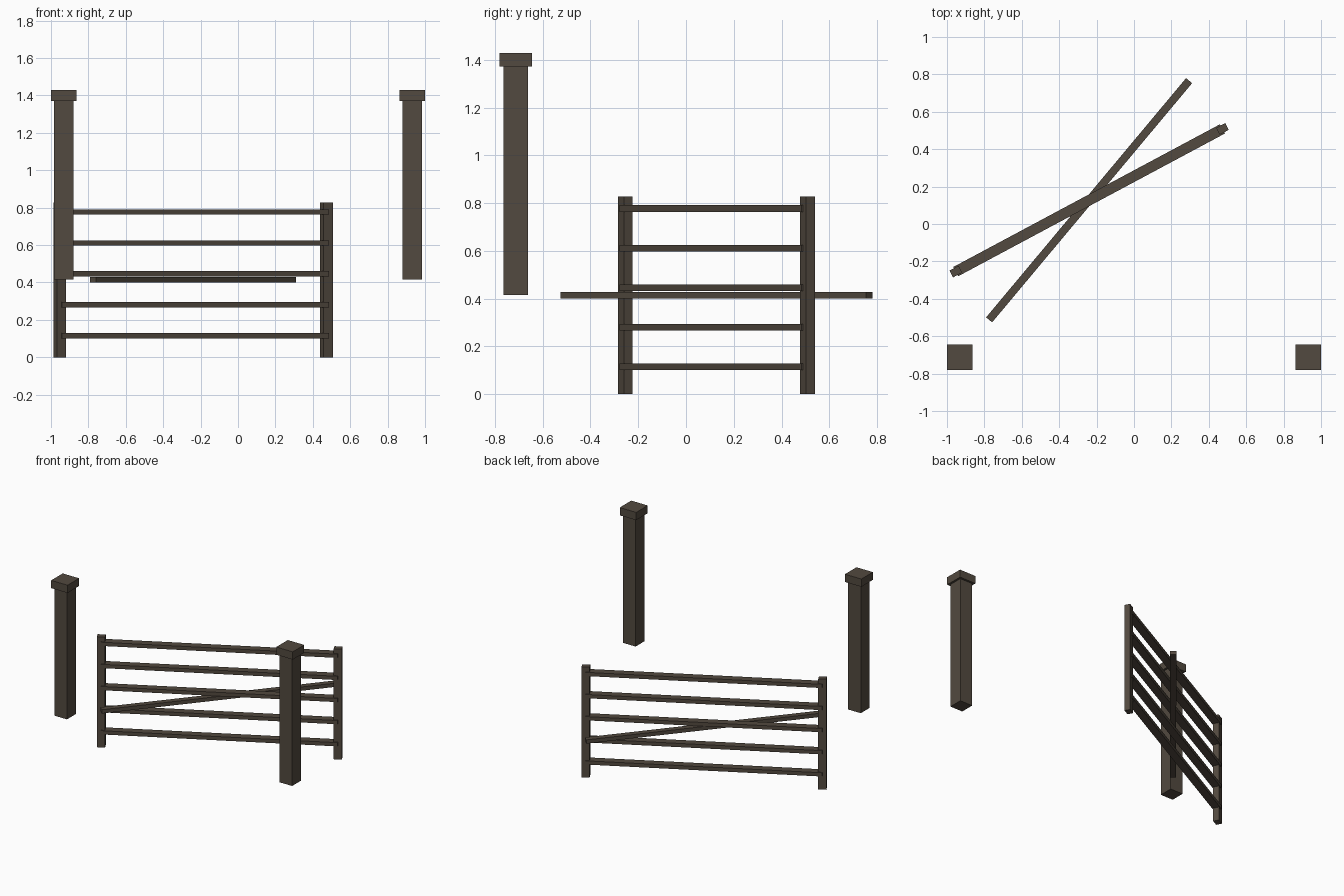
import bpy
from math import radians, cos, sin
from mathutils import Matrix, Vector

cube = bpy.data.objects.get("Cube")
if cube:
    bpy.data.objects.remove(cube, do_unlink=True)

# One dark wood colour for everything
WOOD = (0.085, 0.067, 0.050, 1)
wood = bpy.data.materials.new("dark_wood")
wood.use_nodes = True
wood.diffuse_color = WOOD
shader = wood.node_tree.nodes["Principled BSDF"]
shader.inputs["Base Color"].default_value = WOOD
shader.inputs["Roughness"].default_value = 0.9


def box(name, centre, size, turn=0):
    """Box with the given centre and size, turned about the vertical axis."""
    bpy.ops.mesh.primitive_cube_add(size=1)
    obj = bpy.context.object
    obj.name = obj.data.name = name
    obj.matrix_world = (Matrix.Translation(centre)
                        @ Matrix.Rotation(turn, 4, "Z")
                        @ Matrix.Diagonal((*size, 1)))
    obj.data.materials.append(wood)
    return obj


# Gate posts with square caps
for side, x in (("left", 0.932), ("right", -0.932)):
    box(f"{side}_gate_post", (x, -0.713, 0.893), (0.104, 0.104, 0.956))
    box(f"{side}_post_cap", (x, -0.713, 1.4), (0.136, 0.136, 0.058))

# Swinging gate, opened about the vertical axis
SWING = radians(28.15)
LENGTH = 1.617
HEIGHT = 0.827
middle = Vector((-0.24, 0.127, 0))
along = Vector((cos(SWING), sin(SWING), 0))
up = Vector((0, 0, 1))

# Gate end stiles
for side, sign in (("left", 1), ("right", -1)):
    box(f"{side}_gate_stile", middle + along * sign * LENGTH / 2 + up * HEIGHT / 2,
        (0.055, 0.041, HEIGHT), SWING)

# Five horizontal rails
for i in range(5):
    box(f"gate_rail_{i + 1}", middle + up * (0.115 + 0.1655 * i),
        (LENGTH, 0.056, 0.028), SWING)

# Flat brace crossing the gate
box("cross_brace", middle + up * 0.414, (1.667, 0.042, 0.028), radians(50.1))
